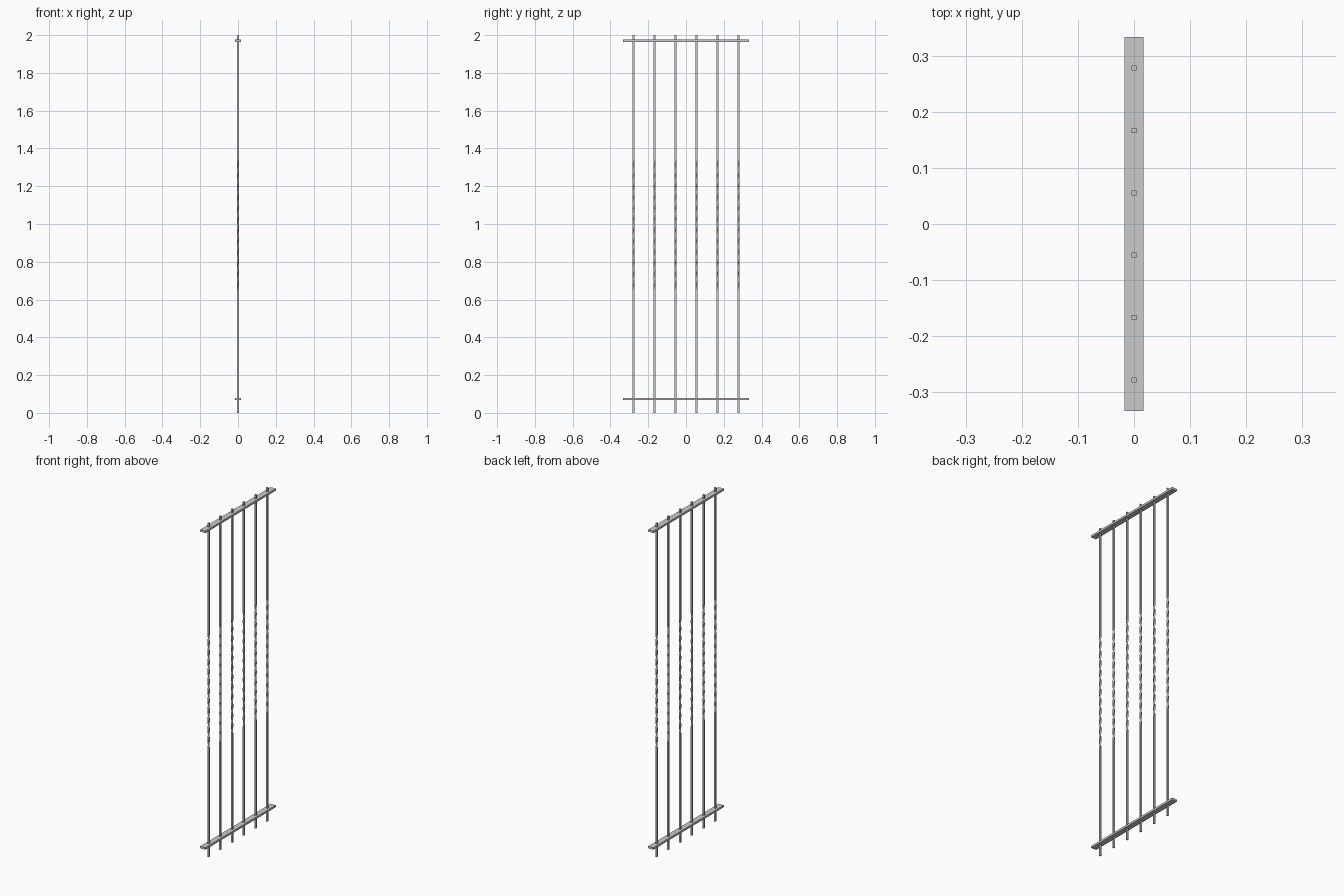
import bpy, bmesh, math
from mathutils import Matrix

if "Cube" in bpy.data.objects:
    bpy.data.objects.remove(bpy.data.objects["Cube"])

BAR = 0.009                 # square bar thickness
GAP = 1 / 9                 # bar spacing
TWIST = (0.65, 1.345)       # twisted middle stretch
TURNS, STEPS = 3, 60


def add_object(name, bm):
    bmesh.ops.recalc_face_normals(bm, faces=bm.faces)
    mesh = bpy.data.meshes.new(name)
    bm.to_mesh(mesh)
    bm.free()
    obj = bpy.data.objects.new(name, mesh)
    bpy.context.collection.objects.link(obj)
    return obj


def rail(name, z):
    bm = bmesh.new()
    bmesh.ops.create_cube(bm, size=1, matrix=Matrix.Translation((0, 0, z))
                          @ Matrix.Diagonal((0.034, 0.667, 0.012, 1)))
    return add_object(name, bm)


def twisted_bar(name, y):
    # square section lofted upwards, turning only in the middle stretch
    z0, z1 = TWIST
    levels = [(0, 0)]
    levels += [(z0 + (z1 - z0) * i / STEPS, math.tau * TURNS * i / STEPS)
               for i in range(STEPS + 1)]
    levels.append((2, math.tau * TURNS))
    bm = bmesh.new()
    r = BAR / math.sqrt(2)
    rings = []
    for z, turn in levels:
        angles = [turn + math.pi / 4 + k * math.pi / 2 for k in range(4)]
        rings.append([bm.verts.new((r * math.cos(a), y + r * math.sin(a), z))
                      for a in angles])
    for a, b in zip(rings, rings[1:]):
        for k in range(4):
            n = (k + 1) % 4
            bm.faces.new((a[k], a[n], b[n], b[k]))
    bm.faces.new(rings[0])
    bm.faces.new(rings[-1])
    return add_object(name, bm)


# Horizontal rails
rail("bottom_rail", 0.073)
rail("top_rail", 1.97)

# Vertical bars
for i in range(6):
    twisted_bar(f"vertical_bar_{i + 1}", (i - 2.5) * GAP)
